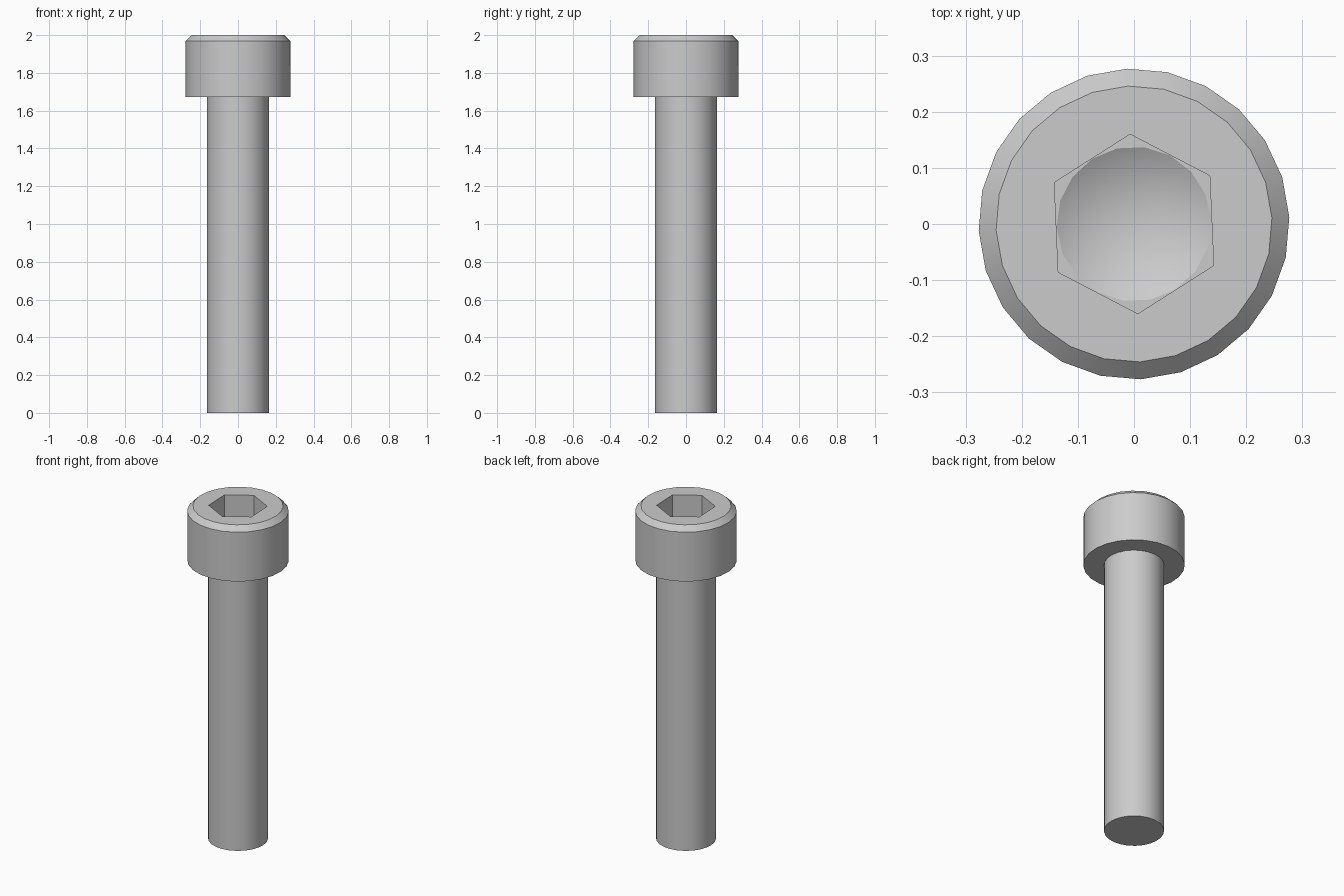
import bpy, bmesh, math
from mathutils import Vector

cube = bpy.data.objects.get("Cube")
if cube:
    bpy.data.objects.remove(cube)

TURN = math.radians(2.5)          # small twist shared by all parts
HEAD_R, TOP_R, SHAFT_R = 0.277, 0.246, 0.164
HEX_R, TIP_R = 0.16, 0.138
HEAD_Z, CHAMFER_Z, TOP_Z = 1.673, 1.97, 2.0
FLOOR_Z, TIP_Z = 1.83, 1.75

steel = bpy.data.materials.new("grey_steel")
steel.use_nodes = True
colour = (0.6, 0.6, 0.6, 1)
steel.diffuse_color = colour
steel.node_tree.nodes["Principled BSDF"].inputs["Base Color"].default_value = colour


def ring(bm, count, radius, z, turn=TURN):
    step = math.tau / count
    return [bm.verts.new((radius * math.cos(turn + i * step),
                          radius * math.sin(turn + i * step), z)) for i in range(count)]


def bridge(bm, a, b):
    for i in range(len(a)):
        j = (i + 1) % len(a)
        bm.faces.new((a[i], a[j], b[j], b[i]))


def hex_to_circle(bm, corners, circle):
    # fan each corner to its sixth of the circle, then close the gaps
    part = len(circle) // 6
    for i in range(6):
        for k in range(i * part, (i + 1) * part):
            bm.faces.new((corners[i], circle[k], circle[(k + 1) % len(circle)]))
        nxt = (i + 1) % 6
        bm.faces.new((corners[i], circle[nxt * part], corners[nxt]))


def finish(bm, name):
    bmesh.ops.recalc_face_normals(bm, faces=bm.faces)
    mesh = bpy.data.meshes.new(name)
    bm.to_mesh(mesh)
    bm.free()
    mesh.materials.append(steel)
    obj = bpy.data.objects.new(name, mesh)
    bpy.context.collection.objects.link(obj)
    bpy.ops.object.select_all(action='DESELECT')
    obj.select_set(True)
    bpy.context.view_layer.objects.active = obj
    bpy.ops.object.shade_smooth_by_angle(angle=math.radians(28))
    return obj


# Head: cylinder with chamfered rim and a hexagonal socket
bm = bmesh.new()
base = ring(bm, 24, HEAD_R, HEAD_Z)
shoulder = ring(bm, 24, HEAD_R, CHAMFER_Z)
rim = ring(bm, 24, TOP_R, TOP_Z)
hex_turn = TURN + math.pi / 6
mouth = ring(bm, 6, HEX_R, TOP_Z, hex_turn)
floor = ring(bm, 6, HEX_R, FLOOR_Z, hex_turn)
bm.faces.new(base)
bridge(bm, base, shoulder)
bridge(bm, shoulder, rim)
hex_to_circle(bm, mouth, rim)
bridge(bm, mouth, floor)

# Conical drill point at the bottom of the socket
drill = ring(bm, 18, TIP_R, FLOOR_Z)
hex_to_circle(bm, floor, drill)
tip = bm.verts.new((0, 0, TIP_Z))
for i in range(18):
    bm.faces.new((drill[i], drill[(i + 1) % 18], tip))
finish(bm, "head")

# Shaft: plain cylinder running slightly into the head
bm = bmesh.new()
bottom = ring(bm, 24, SHAFT_R, 0)
top = ring(bm, 24, SHAFT_R, HEAD_Z + 0.03)
bm.faces.new(bottom)
bm.faces.new(top)
bridge(bm, bottom, top)
finish(bm, "shaft")
